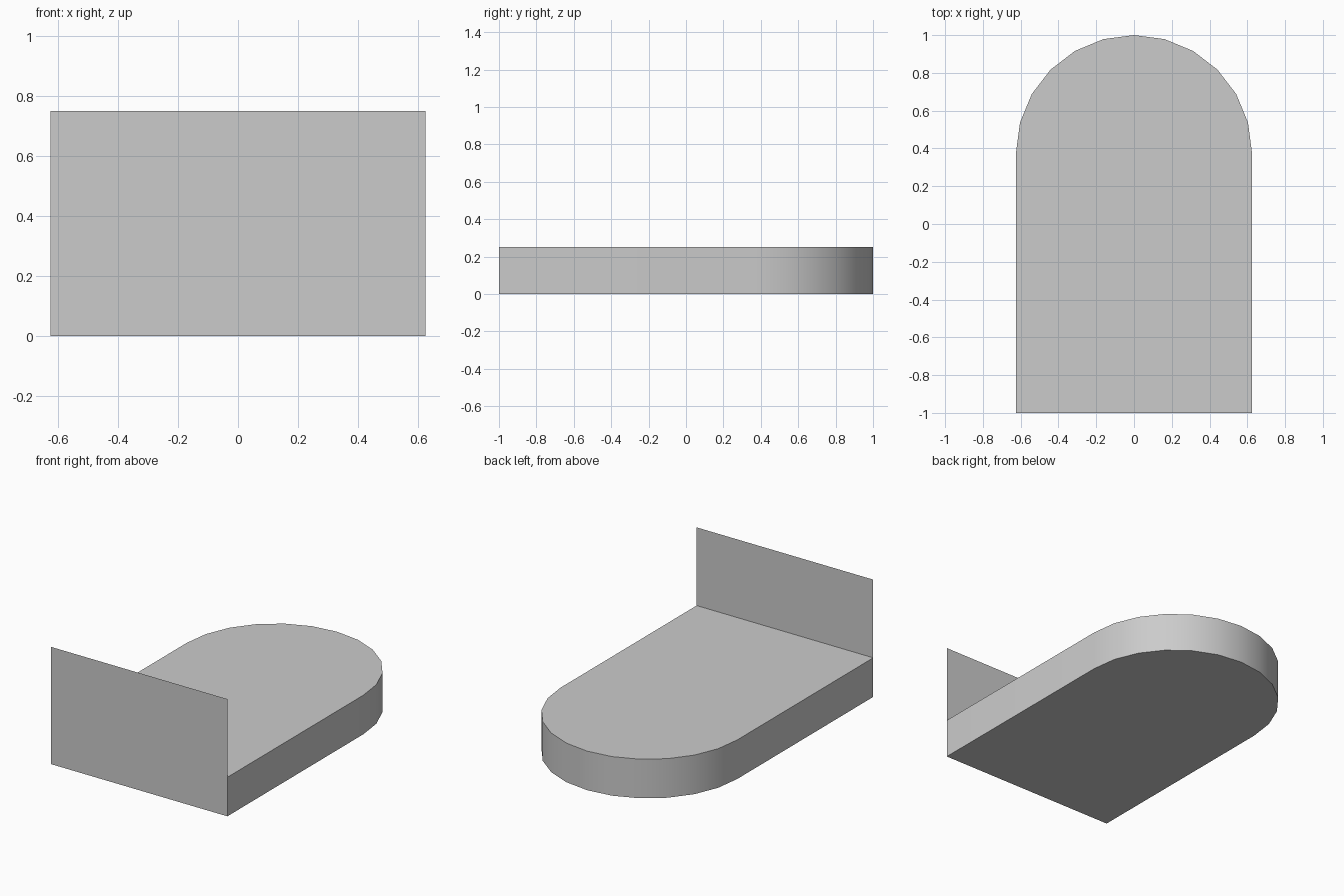
import bpy
import bmesh
from math import cos, sin, pi, radians

cube = bpy.data.objects.get("Cube")
if cube:
    bpy.data.objects.remove(cube)

RADIUS = 0.625      # half the width, and the radius of the round end
FRONT = -1.0
ARC_Y = 0.375       # centre of the round end
BASE_HEIGHT = 0.25
PANEL_HEIGHT = 0.75
SEGMENTS = 12

grey = bpy.data.materials.new("plain_grey")
grey.use_nodes = True
colour = (0.6, 0.6, 0.6, 1)
grey.diffuse_color = colour
grey.node_tree.nodes["Principled BSDF"].inputs["Base Color"].default_value = colour


def add_object(name, bm):
    mesh = bpy.data.meshes.new(name)
    bm.to_mesh(mesh)
    bm.free()
    mesh.materials.append(grey)
    obj = bpy.data.objects.new(name, mesh)
    bpy.context.collection.objects.link(obj)
    return obj


# Base: extruded arch outline, its front closed by the upright panel
outline = [(-RADIUS, FRONT), (RADIUS, FRONT)]
for i in range(SEGMENTS + 1):
    a = pi * i / SEGMENTS
    outline.append((RADIUS * cos(a), ARC_Y + RADIUS * sin(a)))

bm = bmesh.new()
bottom = bm.faces.new([bm.verts.new((x, y, 0)) for x, y in outline])
top = bmesh.ops.extrude_face_region(bm, geom=[bottom], use_keep_orig=True)
bmesh.ops.translate(bm, vec=(0, 0, BASE_HEIGHT),
                    verts=[v for v in top["geom"] if isinstance(v, bmesh.types.BMVert)])
bmesh.ops.recalc_face_normals(bm, faces=bm.faces)
front = [f for f in bm.faces if f.normal.y < -0.99]
bmesh.ops.delete(bm, geom=front, context="FACES_ONLY")
base = add_object("rounded_base", bm)

# Upright panel: a single sheet across the front
bm = bmesh.new()
corners = [(-RADIUS, 0), (RADIUS, 0), (RADIUS, PANEL_HEIGHT), (-RADIUS, PANEL_HEIGHT)]
bm.faces.new([bm.verts.new((x, FRONT, z)) for x, z in corners])
add_object("front_panel", bm)

# Smooth the round end, keep the rims sharp
bpy.ops.object.select_all(action="DESELECT")
base.select_set(True)
bpy.context.view_layer.objects.active = base
bpy.ops.object.shade_smooth_by_angle(angle=radians(30))
